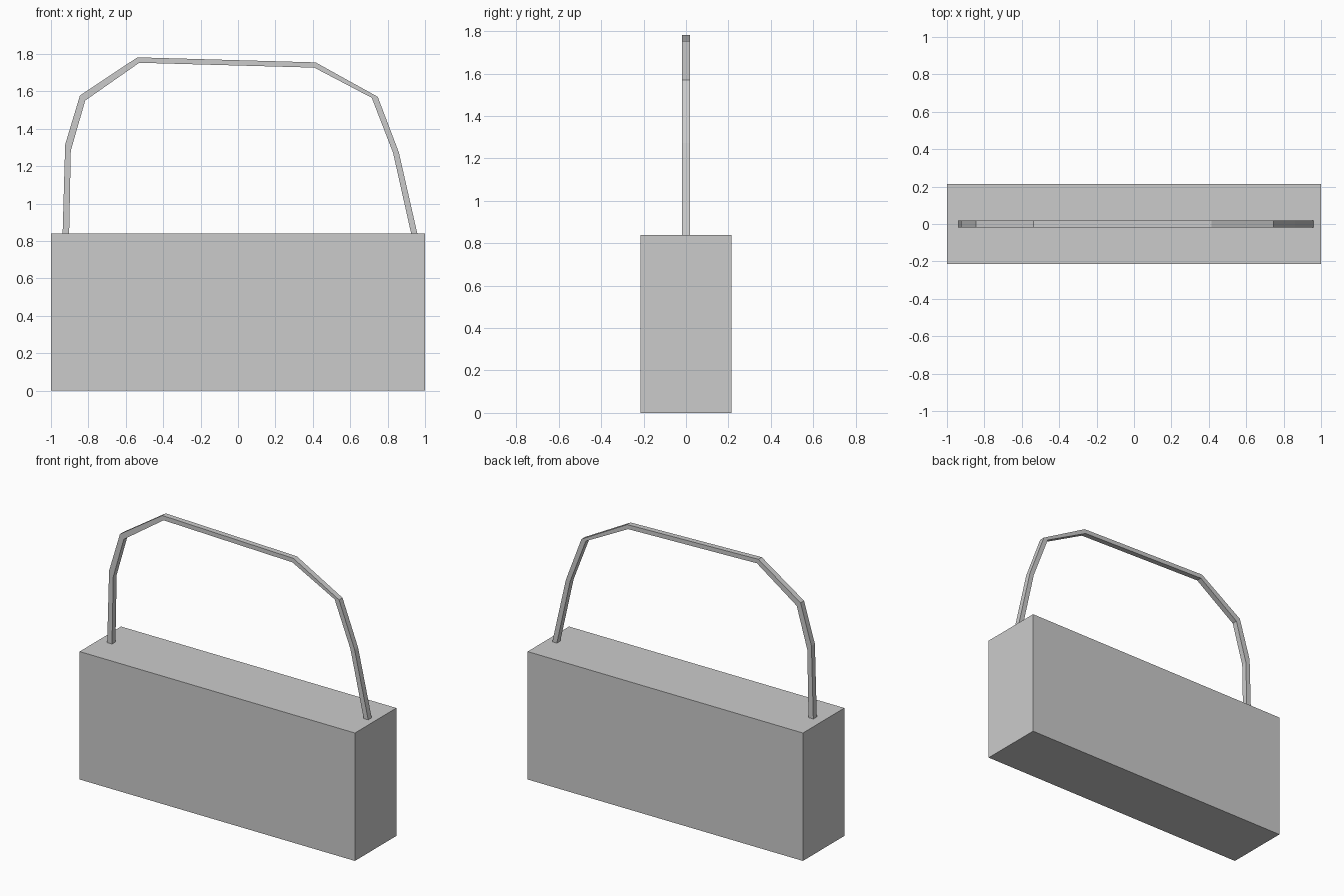
import bpy, bmesh

if "Cube" in bpy.data.objects:
    bpy.data.objects.remove(bpy.data.objects["Cube"])

# Body: plain rectangular block standing on the ground
W, D, H = 2.0, 0.43, 0.84
bpy.ops.mesh.primitive_cube_add(size=1, location=(0, 0, H / 2))
body = bpy.context.object
body.name = "bag_body"
body.scale = (W, D, H)
bpy.ops.object.transform_apply(location=True, scale=True)

# Handle: hand-bent square strap, (outer x, z), (inner x, z) at each bend
HALF = 0.018
bends = [
    ((-0.938, 0.83), (-0.903, 0.83)),
    ((-0.924, 1.316), (-0.894, 1.283)),
    ((-0.845, 1.578), (-0.817, 1.551)),
    ((-0.538, 1.782), (-0.528, 1.753)),
    ((0.415, 1.755), (0.408, 1.727)),
    ((0.747, 1.571), (0.715, 1.566)),
    ((0.860, 1.274), (0.829, 1.272)),
    ((0.961, 0.83), (0.928, 0.83)),
]
bm = bmesh.new()
rings = []
for (ox, oz), (ix, iz) in bends:
    rings.append([bm.verts.new(p) for p in (
        (ox, -HALF, oz), (ox, HALF, oz), (ix, HALF, iz), (ix, -HALF, iz))])
for a, b in zip(rings, rings[1:]):
    for i in range(4):
        j = (i + 1) % 4
        bm.faces.new((a[i], a[j], b[j], b[i]))
bm.faces.new(rings[0])
bm.faces.new(rings[-1])
bmesh.ops.recalc_face_normals(bm, faces=bm.faces)
mesh = bpy.data.meshes.new("handle")
bm.to_mesh(mesh)
bm.free()
bpy.context.collection.objects.link(bpy.data.objects.new("handle", mesh))
